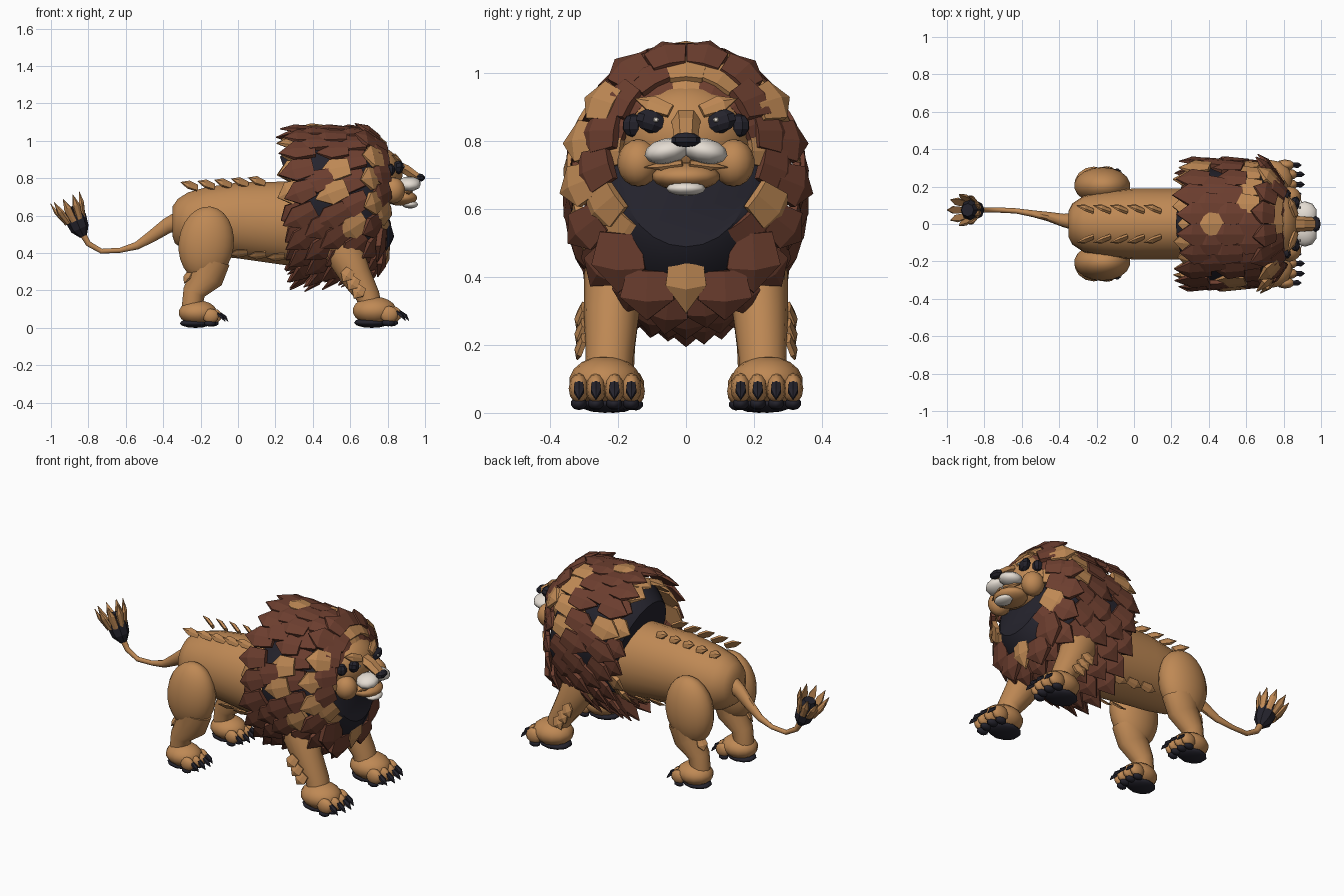
import bpy, bmesh, math, random
from mathutils import Vector

if "Cube" in bpy.data.objects:
    bpy.data.objects.remove(bpy.data.objects["Cube"])
random.seed(4)

def mat(name, c):
    m = bpy.data.materials.new(name)
    m.diffuse_color = (*c, 1)
    m.use_nodes = True
    m.node_tree.nodes["Principled BSDF"].inputs["Base Color"].default_value = m.diffuse_color
    return m
TAN = mat("tan", (0.52, 0.25, 0.09))
BROWN = mat("brown", (0.15, 0.048, 0.028))
DARK = mat("dark", (0.018, 0.017, 0.026))
WHITE = mat("white", (0.78, 0.72, 0.65))

def finish(name, bm, m, smooth=True):
    bmesh.ops.recalc_face_normals(bm, faces=bm.faces)
    me = bpy.data.meshes.new(name)
    bm.to_mesh(me)
    bm.free()
    me.materials.append(m)
    if smooth:
        for p in me.polygons:
            p.use_smooth = True
        me.set_sharp_from_angle(angle=math.radians(40))
    ob = bpy.data.objects.new(name, me)
    bpy.context.collection.objects.link(ob)
    return ob

def blob(name, c, r, m, rot=(0, 0, 0), seg=14, smooth=True):
    bm = bmesh.new()
    bmesh.ops.create_uvsphere(bm, u_segments=seg, v_segments=max(4, seg * 2 // 3), radius=1)
    ob = finish(name, bm, m, smooth)
    ob.location, ob.scale, ob.rotation_euler = c, r, rot
    return ob

def loft(name, rings, m, n=16, smooth=True):
    """Closed tube through (x, y, z, half width, half height) rings."""
    bm, loops = bmesh.new(), []
    P = [Vector(r[:3]) for r in rings]
    for i, r in enumerate(rings):
        t = (P[min(i + 1, len(P) - 1)] - P[max(i - 1, 0)]).normalized()
        up = t.cross(Vector((0, 1, 0))).normalized()
        side = up.cross(t)
        loops.append([bm.verts.new(P[i] + side * r[3] * math.cos(a) + up * r[4] * math.sin(a))
                      for a in (2 * math.pi * k / n for k in range(n))])
    for a, b in zip(loops, loops[1:]):
        for k in range(n):
            bm.faces.new((a[k], a[(k + 1) % n], b[(k + 1) % n], b[k]))
    bm.faces.new(loops[0])
    bm.faces.new(loops[-1])
    return finish(name, bm, m, smooth)

def scale(bm, root, d, nrm, L, W, T):
    """Thick pointed plate with a soft middle fold, growing from root along d."""
    d = Vector(d).normalized()
    s = d.cross(Vector(nrm)).normalized()
    w = s.cross(d)
    pt = lambda u, v, h: bm.verts.new(Vector(root) + s * u * W + d * v * L + w * h * T)
    outline = ((-.38, 0), (-.5, .55), (0, 1), (.5, .55), (.38, 0))
    top = [pt(u, v * .99, .45 if v < 1 else 0) for u, v in outline]
    low = [pt(u, v, -.1 if v < 1 else -.15) for u, v in outline]
    ridge, foot = pt(0, .6, .7), pt(0, 0, .6)
    for k in range(5):
        bm.faces.new((top[k], low[k], low[(k + 1) % 5], top[(k + 1) % 5]))
    bm.faces.new(low)
    for f in ((top[0], top[1], ridge, foot), (top[1], top[2], ridge),
              (top[2], top[3], ridge), (top[3], top[4], foot, ridge)):
        bm.faces.new(f)
    bm.faces.new((top[4], top[0], foot))

def scales(name, items, m):
    bm = bmesh.new()
    for it in items:
        scale(bm, *it)
    return finish(name, bm, m, False)

# torso
loft("torso", [(-.35, 0, .57, .07, .08), (-.33, 0, .57, .11, .12), (-.27, 0, .565, .15, .16),
               (-.16, 0, .57, .175, .185), (0, 0, .575, .19, .205), (.25, 0, .56, .19, .225),
               (.45, 0, .55, .2, .23), (.62, 0, .53, .2, .21), (.74, 0, .5, .14, .15)], TAN, 22)

# dark mane core
loft("mane_core", [(.31, 0, .66, .22, .27), (.37, 0, .68, .3, .34), (.66, 0, .68, .3, .35),
                   (.74, 0, .69, .25, .3), (.775, 0, .7, .19, .22)], DARK, 24)

# mane scale rings: x, half width, half height, centre z, count, face ring
tan_s, brown_s = [], []
rings = [(.79, .215, .235, .735, 16, 1), (.75, .265, .325, .69, 18, 1), (.68, .315, .355, .695, 20, 0),
         (.59, .33, .36, .695, 20, 0), (.50, .33, .36, .695, 20, 0), (.41, .33, .36, .695, 20, 0),
         (.35, .27, .31, .69, 18, 0)]
for i, (x, ry, rz, zc, n, face) in enumerate(rings):
    for k in range(n):
        a = 2 * math.pi * (k + .5 * (i % 2)) / n
        oy, oz = math.sin(a), math.cos(a)
        root = (x + random.uniform(-.012, .012), ry * oy, zc + rz * oz)
        if face:
            d, nrm = (-.45, oy * .6, oz * .6 - .25), (1, oy * .9, oz * .9)
        else:
            d, nrm = (-.85, oy * .06, oz * .08 - .40 * (1 - oz)), (.1, oy, oz)
        if i == 4 and abs(oy) > .75 and oz > -.2 and k % 2:
            continue    # bare dark patches on the flanks
        flank = i in (1, 2, 3) and abs(oy) > .55 and oz > -.1
        is_tan = random.random() < (.55 if flank else .4 if i == 6 else .1) or (i == 0 and k in (0, 11, 5))
        L = .15 if face else .13 if i == 6 else .185
        item = (root, d, nrm, L * random.uniform(.92, 1.08), .125, .04)
        (tan_s if is_tan else brown_s).append(item)
# inner row over the brow
for k in range(-4, 5):
    a = k * .38
    o = Vector((0, math.sin(a), math.cos(a)))
    item = ((.79, .185 * o.y, .76 + .175 * o.z), (-.4, o.y * .6, o.z * .6), (1, o.y * .7, o.z * .7), .11, .1, .035)
    (tan_s if k % 4 == 0 else brown_s).append(item)
# chest plates
for y, z, L in ((-.09, .57, .2), (.09, .57, .2), (-.19, .53, .18), (.19, .53, .18), (-.11, .42, .15), (.11, .42, .15)):
    brown_s.append(((.765, y, z), (-.1, y * .3, -1), (1, y, 0), L, .16, .05))
tan_s.append(((.785, 0, .48), (-.1, 0, -1), (1, 0, 0), .19, .12, .05))
scales("mane_tan_scales", tan_s, TAN)
scales("mane_brown_scales", brown_s, BROWN)

# head
blob("skull", (.74, 0, .82), (.142, .19, .15), TAN, seg=18)
loft("nose_bridge", [(.82, 0, .88, .05, .03), (.9, 0, .845, .04, .03), (.965, 0, .8, .035, .025)], TAN, 6, False)
blob("jaw", (.87, 0, .695), (.09, .1, .042), TAN)
blob("chin", (.92, 0, .66), (.045, .058, .022), WHITE, seg=10)
blob("nose", (.972, 0, .803), (.028, .045, .022), DARK, seg=8, smooth=False)
for s in (-1, 1):
    blob("cheek", (.83, s * .14, .735), (.065, .062, .07), TAN)
    blob("muzzle", (.915, s * .055, .77), (.065, .068, .038), WHITE, (s * -.2, 0, 0), 10)
    blob("eye_patch", (.855, s * .1, .857), (.03, .052, .035), DARK, (s * .3, 0, s * -.35), 8, False)
    blob("eye_corner", (.81, s * .155, .845), (.03, .035, .035), DARK, (0, 0, s * -.5), 8, False)
    blob("eye_glint", (.887, s * .088, .862), (.006, .009, .008), WHITE, seg=6, smooth=False)
scales("brows", [((.862, s * .045, .885), (-.35, s, .38), (1, 0, .5), .12, .05, .025) for s in (-1, 1)], TAN)
scales("lips", [((.925, s * .01, .735), (-.25, s, -.12), (1, 0, -.3), .12, .025, .02) for s in (-1, 1)], TAN)

def paw(x, y, k, name):
    """Foot with four toes, claws and dark pads; k is its size."""
    P = lambda dx, dy, z: (x + dx * k, y + dy * k, z * k)
    R = lambda *r: tuple(v * k for v in r)
    blob(name + "_paw", P(-.005, 0, .092), R(.12, .106, .075), TAN)
    blob(name + "_heel_pad", P(-.02, 0, .028), R(.1, .08, .028), DARK, seg=10)
    claws = []
    for dy in (-.077, -.027, .027, .077):
        dx = .1 - abs(dy) * .35
        blob(name + "_toe", P(dx, dy, .072), R(.052, .03, .045), TAN, seg=10)
        blob(name + "_toe_pad", P(dx - .005, dy, .028), R(.036, .024, .02), DARK, seg=8)
        claws.append((P(dx + .03, dy, .085), (.8, 0, -.6), (.6, 0, .8), .075 * k, .03 * k, .025 * k))
    scales(name + "_claws", claws, DARK)

# legs
for s in (-1, 1):
    y = s * .21
    loft("front_leg", [(.5, s * .18, .56, .09, .11), (.57, y, .4, .09, .105), (.63, s * .22, .28, .08, .085),
                       (.695, s * .225, .17, .07, .065), (.71, s * .23, .09, .07, .065)], TAN, 14)
    paw(.735, s * .238, 1, "front")
    blob("shoulder", (.52, s * .19, .5), (.13, .09, .17), TAN, (0, -.4, 0))
    scales("front_leg_scales", [((.6 + .03 * i, s * .295, .31 - .045 * i), (-.5, s * .35, -.8), (0, s, 0), .08, .07, .025)
                                for i in range(3)], TAN)
    blob("haunch", (-.17, s * .205, .45), (.15, .1, .2), TAN, (0, .12, 0), 18)
    loft("hind_leg", [(-.15, y, .36, .08, .11), (-.17, y, .27, .07, .095), (-.235, y, .19, .06, .062),
                      (-.25, y, .08, .055, .055)], TAN, 14)
    paw(-.21, s * .215, .88, "hind")
    scales("hind_leg_scales", [((-.25 + .012 * i, s * .22, .3 - .05 * i), (-.5, s * .2, -.8), (-1, s * .6, 0), .075, .06, .02)
                               for i in range(3)], TAN)
    # back and belly scales
    scales("back_scales", [((-.22 + .09 * i, s * .065, .745 + .006 * i), (-.85, s * .35, .35), (0, s * .9, .6),
                            .1, .045, .025) for i in range(5)], TAN)
    scales("belly_scales", [((.05 + .1 * i, s * .125, .405 - .01 * i), (-.9, 0, -.1), (0, s, -.9), .1, .05, .015)
                            for i in range(4)], TAN)

# tail and tuft
loft("tail", [(-.3, .01, .58, .05, .055), (-.38, .02, .545, .035, .043), (-.46, .04, .49, .025, .033),
              (-.54, .055, .44, .018, .022), (-.63, .07, .415, .014, .014), (-.73, .075, .41, .014, .014),
              (-.8, .075, .45, .014, .016), (-.84, .075, .52, .02, .02)], TAN, 10)
loft("tuft_core", [(-.825, .075, .49, .02, .02), (-.845, .075, .53, .05, .05), (-.87, .075, .59, .06, .06),
                   (-.89, .075, .65, .035, .035)], DARK, 8, False)
axis = Vector((-.4, 0, .92)).normalized()
e = axis.cross(Vector((0, 1, 0)))
spikes = []
for k in range(9):
    a = 2 * math.pi * k / 9
    o = e * math.cos(a) + Vector((0, 1, 0)) * math.sin(a)
    spikes.append((Vector((-.87, .075, .575)) + o * .045, axis + o * .32, o, .14, .04, .025))
scales("tuft_spikes", spikes, TAN)
